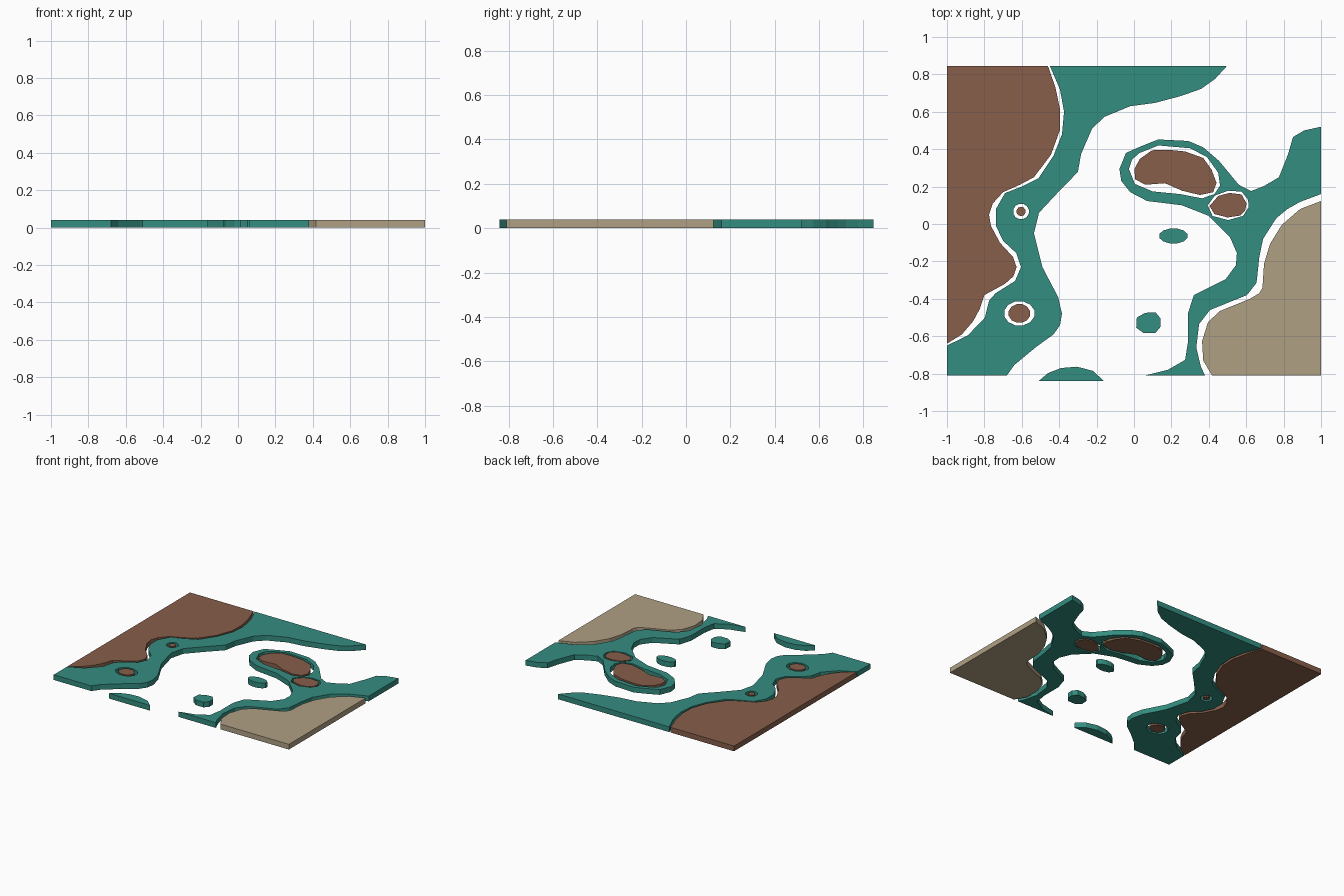
import bpy, bmesh, math

THICK = 0.04      # every map piece is a flat plate of this height


def material(name, rgb):
    m = bpy.data.materials.new(name)
    m.diffuse_color = (*rgb, 1)
    return m


TEAL = material("teal", (0.034, 0.266, 0.216))
BROWN = material("brown", (0.242, 0.114, 0.070))
TAN = material("tan", (0.43, 0.35, 0.23))


def oval(cx, cy, rx, ry, n=12):
    return [(cx + rx * math.cos((i + .5) * math.tau / n), cy + ry * math.sin((i + .5) * math.tau / n))
            for i in range(n)]


def plate(name, mat, outline, holes=()):
    """Flat extruded plate from an outline with optional holes."""
    cu = bpy.data.curves.new(name + "_profile", 'CURVE')
    cu.dimensions = '2D'
    cu.fill_mode = 'BOTH'
    cu.extrude = THICK / 2
    for loop in (outline, *holes):
        sp = cu.splines.new('POLY')
        sp.points.add(len(loop) - 1)
        for p, (x, y) in zip(sp.points, loop):
            p.co = (x, y, 0, 1)
        sp.use_cyclic_u = True
    tmp = bpy.data.objects.new(name + "_tmp", cu)
    bpy.context.collection.objects.link(tmp)
    dg = bpy.context.evaluated_depsgraph_get()
    me = bpy.data.meshes.new_from_object(tmp.evaluated_get(dg))
    bpy.data.objects.remove(tmp)
    bpy.data.curves.remove(cu)
    # weld caps to walls and rest the plate on the ground
    bm = bmesh.new()
    bm.from_mesh(me)
    bmesh.ops.remove_doubles(bm, verts=bm.verts, dist=1e-5)
    bmesh.ops.translate(bm, verts=bm.verts, vec=(0, 0, THICK / 2))
    bmesh.ops.recalc_face_normals(bm, faces=bm.faces)
    for f in bm.faces:
        f.smooth = False
        f.material_index = 0
    bm.to_mesh(me)
    bm.free()
    me.name = name
    me.materials.clear()
    me.materials.append(mat)
    ob = bpy.data.objects.new(name, me)
    bpy.context.collection.objects.link(ob)
    return ob


# West mainland
plate("west_land", BROWN, [
    (-1, .845), (-.46, .845), (-.42, .73), (-.395, .61), (-.397, .5), (-.444, .37), (-.535, .25),
    (-.61, .21), (-.70, .17), (-.755, .11), (-.775, .05), (-.765, -.01), (-.717, -.10), (-.647, -.176),
    (-.628, -.23), (-.645, -.28), (-.69, -.32), (-.80, -.38), (-.825, -.455), (-.86, -.52), (-.92, -.59),
    (-1, -.64)])

# West shallows: inner bank along the land, outer edge toward open water
west_bank = [
    (-1, -.65), (-.888, -.595), (-.797, -.5), (-.775, -.41), (-.74, -.37), (-.636, -.305), (-.604, -.23),
    (-.63, -.155), (-.70, -.09), (-.738, -.01), (-.738, .08), (-.69, .165), (-.60, .20), (-.51, .245),
    (-.43, .365), (-.385, .48), (-.374, .6), (-.396, .72), (-.45, .845)]
west_edge = [
    (.497, .845), (.433, .775), (.358, .722), (.25, .684), (.11, .647), (-.02, .63), (-.16, .572),
    (-.225, .508), (-.283, .374), (-.30, .278), (-.396, .18), (-.508, .06), (-.535, -.05), (-.49, -.23),
    (-.406, -.39), (-.385, -.48), (-.395, -.54), (-.43, -.59), (-.524, -.658), (-.64, -.754), (-.68, -.81),
    (-1, -.81)]
plate("west_shallows", TEAL, west_bank + west_edge,
      [oval(-.604, .067, .043, .042), oval(-.613, -.478, .083, .066)])
plate("west_islet_north", BROWN, oval(-.604, .067, .025, .025, 10))
plate("west_islet_south", BROWN, oval(-.613, -.478, .059, .051))

# East mainland
plate("east_land", TAN, [
    (1, .123), (.888, .08), (.79, -.005), (.727, -.107), (.695, -.214), (.687, -.34), (.67, -.37),
    (.62, -.40), (.46, -.465), (.396, -.524), (.364, -.626), (.37, -.73), (.417, -.81), (1, -.81)])

# East shallows, with holes for the two larger islands
east_bank = [
    (.38, -.81), (.358, -.765), (.333, -.66), (.348, -.535), (.406, -.46), (.604, -.38), (.655, -.315),
    (.66, -.27), (.67, -.176), (.69, -.08), (.76, .03), (.82, .08), (.888, .118), (1, .16)]
east_edge = [
    (1, .52), (.91, .5), (.85, .465), (.824, .374), (.775, .25), (.695, .203), (.626, .176), (.56, .21),
    (.455, .337), (.37, .41), (.29, .444), (.13, .452), (.048, .42), (-.043, .38), (-.078, .294),
    (-.068, .23), (-.02, .17), (.07, .123), (.257, .10), (.40, .043), (.513, -.07), (.55, -.155),
    (.545, -.22), (.49, -.295), (.32, -.38), (.289, -.476), (.289, -.63), (.273, -.727), (.18, -.78),
    (.06, -.81)]
long_hole = [
    (.03, .38), (.13, .42), (.30, .405), (.39, .358), (.45, .275), (.46, .205), (.43, .16), (.364, .137),
    (.246, .16), (.10, .174), (.005, .214), (-.027, .294), (-.01, .345)]
round_hole = [
    (.394, .1), (.433, .152), (.503, .178), (.575, .173), (.61, .13), (.613, .09), (.583, .043),
    (.503, .021), (.42, .043)]
plate("east_shallows", TEAL, east_bank + east_edge, [long_hole, round_hole])
plate("long_island", BROWN, [
    (.03, .347), (.096, .394), (.18, .397), (.273, .388), (.37, .353), (.415, .29), (.441, .22), (.423, .17),
    (.353, .155), (.257, .178), (.166, .218), (.06, .21), (.005, .24), (.003, .294)])
plate("round_island", BROWN, [
    (.404, .096), (.45, .15), (.51, .166), (.575, .158), (.602, .11), (.594, .07), (.567, .045),
    (.50, .035), (.43, .053)])

# Loose shoals in open water
plate("middle_shoal", TEAL, oval(.211, -.064, .078, .041))
plate("south_shoal", TEAL, [
    (.015, -.50), (.06, -.475), (.115, -.472), (.142, -.505), (.142, -.55), (.115, -.582), (.05, -.582), (.012, -.555)])
plate("border_shoal", TEAL, [
    (-.51, -.84), (-.46, -.797), (-.39, -.77), (-.305, -.763), (-.22, -.785), (-.16, -.84)])
